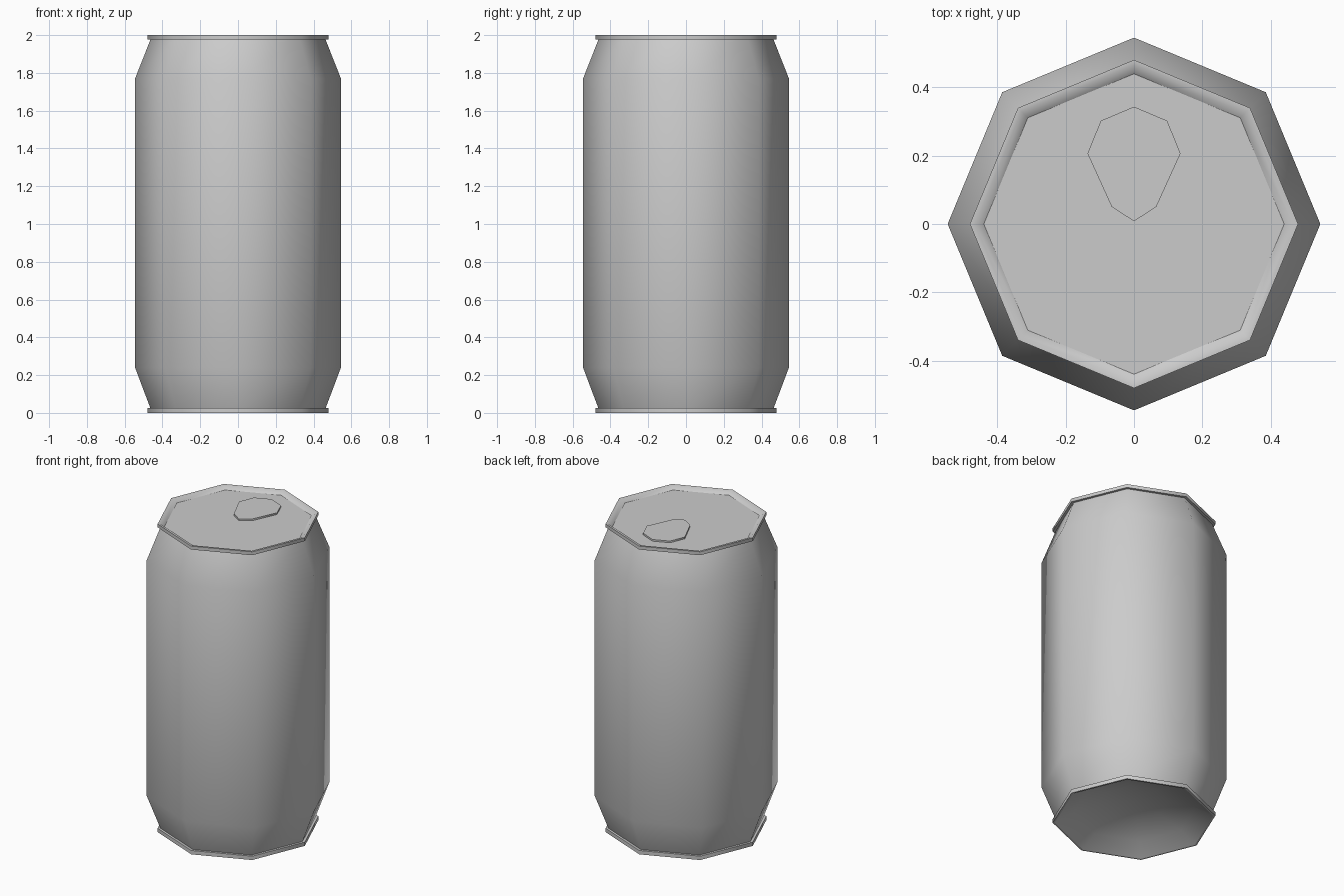
import bpy, bmesh
from math import sin, cos, pi, radians

if "Cube" in bpy.data.objects:
    bpy.data.objects.remove(bpy.data.objects["Cube"])

SIDES = 8


def finish(name, bm):
    bmesh.ops.recalc_face_normals(bm, faces=bm.faces)
    mesh = bpy.data.meshes.new(name)
    bm.to_mesh(mesh)
    bm.free()
    obj = bpy.data.objects.new(name, mesh)
    bpy.context.collection.objects.link(obj)
    bpy.ops.object.select_all(action='DESELECT')
    obj.select_set(True)
    bpy.context.view_layer.objects.active = obj
    bpy.ops.object.shade_smooth_by_angle(angle=radians(50))
    return obj


def lathe(name, profile, closed=False, flip=False):
    """Revolve (radius, z) points into an eight-sided shell."""
    bm = bmesh.new()
    rings = []
    for r, z in profile:
        if r == 0:
            rings.append([bm.verts.new((0, 0, z))] * SIDES)
        else:
            rings.append([bm.verts.new((r * cos(2 * pi * i / SIDES),
                                        r * sin(2 * pi * i / SIDES), z))
                          for i in range(SIDES)])
    pairs = list(zip(rings, rings[1:]))
    if closed:
        pairs.append((rings[-1], rings[0]))
    for a, b in pairs:
        for i in range(SIDES):
            j = (i + 1) % SIDES
            bm.faces.new(list(dict.fromkeys((a[i], a[j], b[j], b[i]))))
    obj = finish(name, bm)
    if flip:
        obj.data.flip_normals()
    return obj


# Body wall with tapered shoulders
lathe("body", [(0.462, 0.02), (0.545, 0.24), (0.545, 1.77), (0.462, 1.98)])

# Top rim, sloping inward to the sunken lid
lathe("top_rim", [(0.46, 1.978), (0.48, 1.978), (0.48, 2.0), (0.465, 2.0),
                  (0.438, 1.979)], closed=True)

# Bottom rim
lathe("bottom_rim", [(0.46, 0.025), (0.48, 0.025), (0.48, 0.0), (0.468, 0.0)],
      closed=True)

# Lid panel
bm = bmesh.new()
bmesh.ops.create_circle(bm, cap_ends=True, segments=SIDES, radius=0.44)
bmesh.ops.translate(bm, verts=bm.verts, vec=(0, 0, 1.98))
lid = finish("lid", bm)
if lid.data.polygons[0].normal.z < 0:
    lid.data.flip_normals()

# Concave underside
base = lathe("domed_base", [(0.468, 0.0), (0.36, 0.06), (0.2, 0.11), (0, 0.13)])
if base.data.polygons[-1].normal.z > 0:
    base.data.flip_normals()

# Opening plate on the lid, mirrored across x
half = [(0.097, 0.302), (0.136, 0.206), (0.065, 0.05)]
outline = [(0, 0.343)] + half + [(0, 0.008)] + [(-x, y) for x, y in reversed(half)]
bm = bmesh.new()
face = bm.faces.new([bm.verts.new((x, y, 1.979)) for x, y in outline])
ext = bmesh.ops.extrude_face_region(bm, geom=[face])
bmesh.ops.translate(bm, vec=(0, 0, 0.012),
                    verts=[g for g in ext["geom"] if isinstance(g, bmesh.types.BMVert)])
finish("opening_plate", bm)
